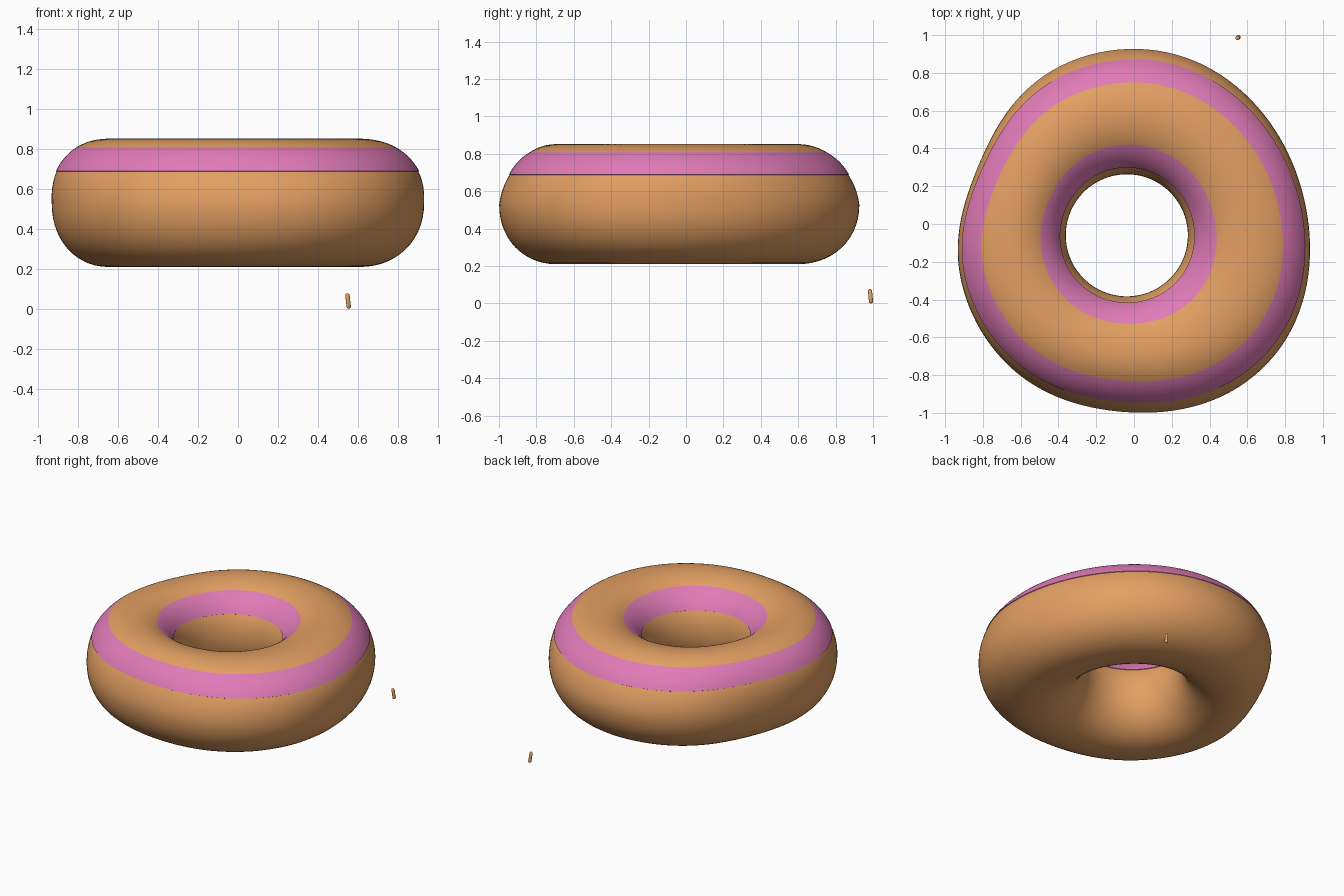
import bpy, bmesh, math
from mathutils import Vector

if "Cube" in bpy.data.objects:
    bpy.data.objects.remove(bpy.data.objects["Cube"])

def material(name, col):
    m = bpy.data.materials.new(name)
    m.diffuse_color = (*col, 1)
    m.use_nodes = True
    m.node_tree.nodes["Principled BSDF"].inputs["Base Color"].default_value = m.diffuse_color
    return m

dough = material("dough_tan", (0.76, 0.345, 0.122))
pink = material("icing_pink", (0.75, 0.197, 0.475))

CX, CY, HOLE = -0.038, -0.06, 0.323      # hole centre and radius
ZMID, HALF = 0.529, 0.319                # ring mid height and half height
SEG = 120

# lumpy outer outline, seen from above
OUTLINE = [(0, .924), (.20, .90), (.38, .835), (.60, .67), (.79, .42), (.895, .13), (.928, -.13),
           (.91, -.344), (.83, -.556), (.685, -.76), (.455, -.915), (.243, -.978),
           (.074, -.995), (-.18, -.975), (-.41, -.91), (-.64, -.77), (-.82, -.54),
           (-.91, -.317), (-.93, -.13), (-.89, .106), (-.79, .37), (-.68, .575),
           (-.52, .752), (-.31, .868), (-.15, .912)]
polar = sorted((math.atan2(y - CY, x - CX) % math.tau, math.hypot(x - CX, y - CY)) for x, y in OUTLINE)
polar = [(polar[-1][0] - math.tau, polar[-1][1])] + polar + [(polar[0][0] + math.tau, polar[0][1])]

def raw_radius(a):
    for (a0, r0), (a1, r1) in zip(polar, polar[1:]):
        if a0 <= a <= a1:
            return r0 + (r1 - r0) * (a - a0) / (a1 - a0)

# smooth the outline with a few harmonics
samples = [(math.tau * i / 360, raw_radius(math.tau * i / 360)) for i in range(360)]
waves = [(k, sum(r * math.cos(k * a) for a, r in samples) / 180,
          sum(r * math.sin(k * a) for a, r in samples) / 180) for k in range(8)]

def outer_radius(a):
    return 0.003 + sum((c * math.cos(k * a) + s * math.sin(k * a)) * (0.5 if k == 0 else 1)
                       for k, c, s in waves)

def section(t):
    """Slightly squared ellipse, t = 0 outward, pi/2 up."""
    e = 2 / 2.1
    p = lambda v: math.copysign(abs(v) ** e, v)
    return p(math.cos(t)), p(math.sin(t))

def angle_at(z, grow):
    v = (z - ZMID) / (HALF + grow)
    return math.asin(v ** (2.1 / 2))

def ring(name, rows, mats, pick):
    """Sweep a closed section, rows = (t, grow), round the lumpy outline."""
    bm = bmesh.new()
    loops = []
    for i in range(SEG):
        a = math.tau * i / SEG
        R = outer_radius(a)
        mid, half = (R + HOLE) / 2, (R - HOLE) / 2
        shoulder = 0.01 - 0.03 * math.sin(a) ** 2     # fuller at the sides
        loop = []
        for t, g in rows:
            u, v = section(t)
            r = mid + (half + g) * u
            r += shoulder * min(1, 2 * max(0, v)) * min(1, 2 * max(0, u))
            loop.append(bm.verts.new((CX + r * math.cos(a), CY + r * math.sin(a), ZMID + (HALF + g) * v)))
        loops.append(loop)
    n = len(rows)
    for i in range(SEG):
        A, B = loops[i], loops[(i + 1) % SEG]
        for j in range(n):
            k = (j + 1) % n
            f = bm.faces.new((A[j], B[j], B[k], A[k]))
            f.material_index = pick(f.calc_center_median().z)
    bmesh.ops.recalc_face_normals(bm, faces=bm.faces)
    finish(name, bm, mats)

def finish(name, bm, mats):
    me = bpy.data.meshes.new(name)
    bm.to_mesh(me)
    bm.free()
    ob = bpy.data.objects.new(name, me)
    bpy.context.collection.objects.link(ob)
    for m in mats:
        me.materials.append(m)
    bpy.ops.object.select_all(action='DESELECT')
    ob.select_set(True)
    bpy.context.view_layer.objects.active = ob
    bpy.ops.object.shade_smooth_by_angle(angle=math.radians(40))

# dough ring
ring("dough_ring", [(math.tau * j / 56, 0) for j in range(56)], [dough], lambda z: 0)

# icing shell: pink bands below the tan top
G = 0.004
low, high = angle_at(0.69, G), angle_at(0.81, G)
def span(a, b, n):
    return [a + (b - a) * i / n for i in range(n)]
ts = span(low, high, 8) + span(high, math.pi - high, 20) + span(math.pi - high, math.pi - low, 8) + [math.pi - low]
rows = [(t, G) for t in ts] + [(t, -0.01) for t in reversed(ts)]
ring("icing", rows, [pink, dough], lambda z: 1 if z > 0.81 else 0)

# loose sprinkle: a small tilted capsule
bm = bmesh.new()
bmesh.ops.create_uvsphere(bm, u_segments=16, v_segments=12, radius=0.011)
lower, upper = Vector((0.554, 0.989, 0.012)), Vector((0.548, 0.984, 0.067))
turn = Vector((0, 0, 1)).rotation_difference(upper - lower)
for v in bm.verts:
    end = upper if v.co.z > 1e-5 else lower
    v.co = turn @ v.co + end
finish("sprinkle", bm, [dough])
